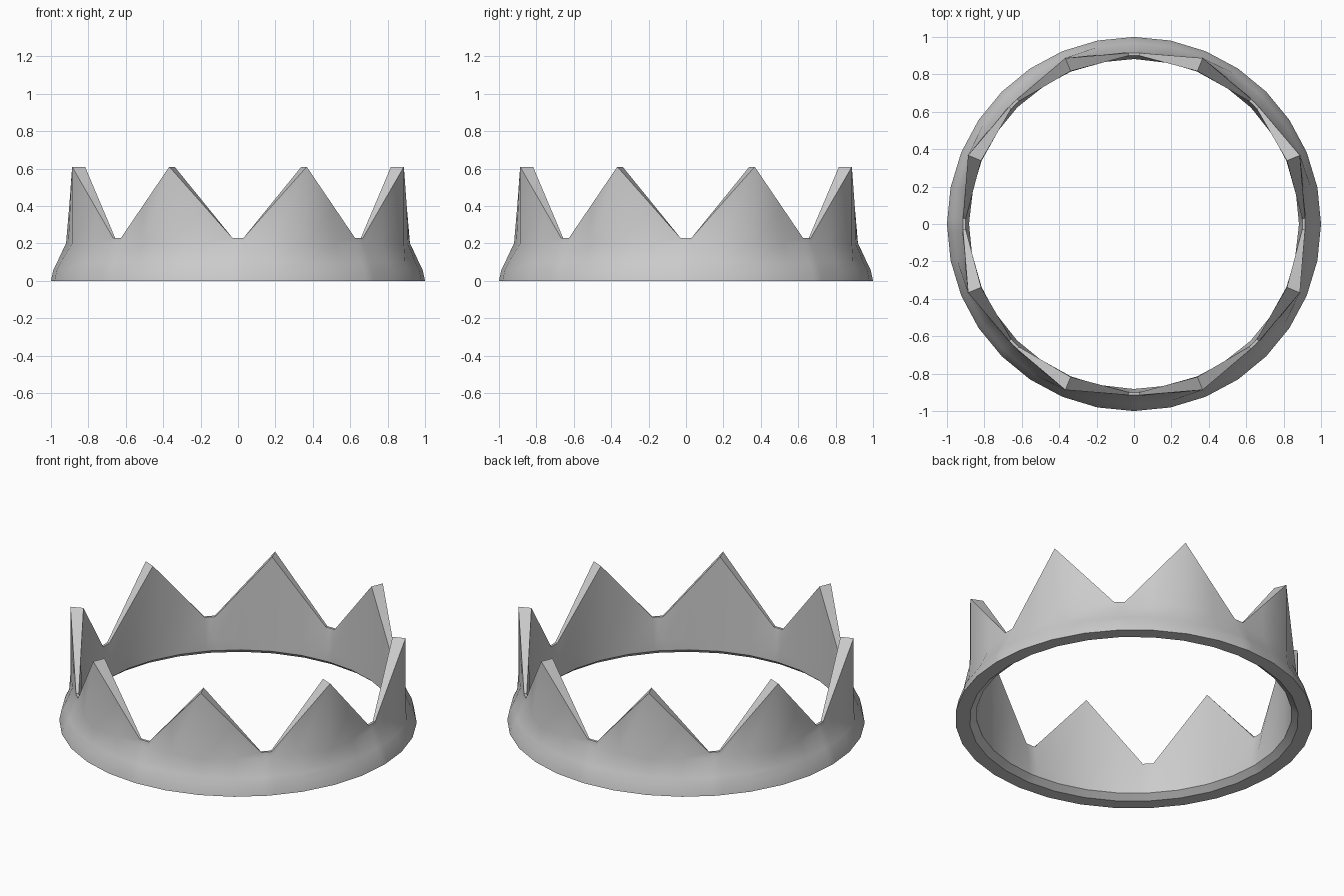
import bpy, bmesh, math
from mathutils import Vector

if "Cube" in bpy.data.objects:
    bpy.data.objects.remove(bpy.data.objects["Cube"])

POINTS = 8                      # crown points
SIDES = 32                      # facets of the base band
HALF = math.radians(22.5)       # valley centre to peak


def polar(r, a, z):
    return Vector((r * math.cos(a), r * math.sin(a), z))


def band_point(r, a, z):
    """Point on a 32-sided polygon ring at angle a."""
    step = 2 * math.pi / SIDES
    off = (a + 1e-6) % step - step / 2
    return polar(r * math.cos(step / 2) / math.cos(off), a, z)


def rim_point(r_valley, r_peak, centre, side, t):
    """Point on the straight rim from valley lip (t=0) to peak (t=1)."""
    lip = polar(r_valley, centre + side * 0.033, 0.23)
    if side == 0:
        return lip
    return lip.lerp(polar(r_peak, centre + side * HALF, 0.61), t)


# Cross-section columns within one valley: (angle, side, rim fraction, shoulder radius)
columns = [(-HALF / 2, -1, 0.45, 0.925), (-0.033, -1, 0, 0.92), (0, 0, 0, 0.92),
           (0.033, 1, 0, 0.92), (HALF / 2, 1, 0.45, 0.925), (HALF, 1, 1, 0.96)]

bm = bmesh.new()
rings = []
for k in range(POINTS):
    centre = k * 2 * HALF
    for off, side, t, shoulder in columns:
        a = centre + off
        section = [
            band_point(1.0, a, 0), band_point(0.987, a, 0.06), band_point(0.967, a, 0.10),
            polar(shoulder, a, 0.20),
            rim_point(0.915, 0.96, centre, side, t),
            rim_point(0.90, 0.885, centre, side, t),
            band_point(0.882, a, 0.10), band_point(0.882, a, 0.03), band_point(0.92, a, 0)]
        rings.append([bm.verts.new(p) for p in section])

# Skin the columns; the points are smooth, the base band is faceted
n = len(rings[0])
for i, ring in enumerate(rings):
    nxt = rings[(i + 1) % len(rings)]
    for j in range(n):
        j2 = (j + 1) % n
        f = bm.faces.new((ring[j], nxt[j], nxt[j2], ring[j2]))
        f.smooth = j in (2, 3, 5)
bmesh.ops.recalc_face_normals(bm, faces=bm.faces)

mesh = bpy.data.meshes.new("crown_band")
bm.to_mesh(mesh)
bm.free()
mesh.set_sharp_from_angle(angle=math.radians(35))
crown = bpy.data.objects.new("crown_band", mesh)
bpy.context.collection.objects.link(crown)
